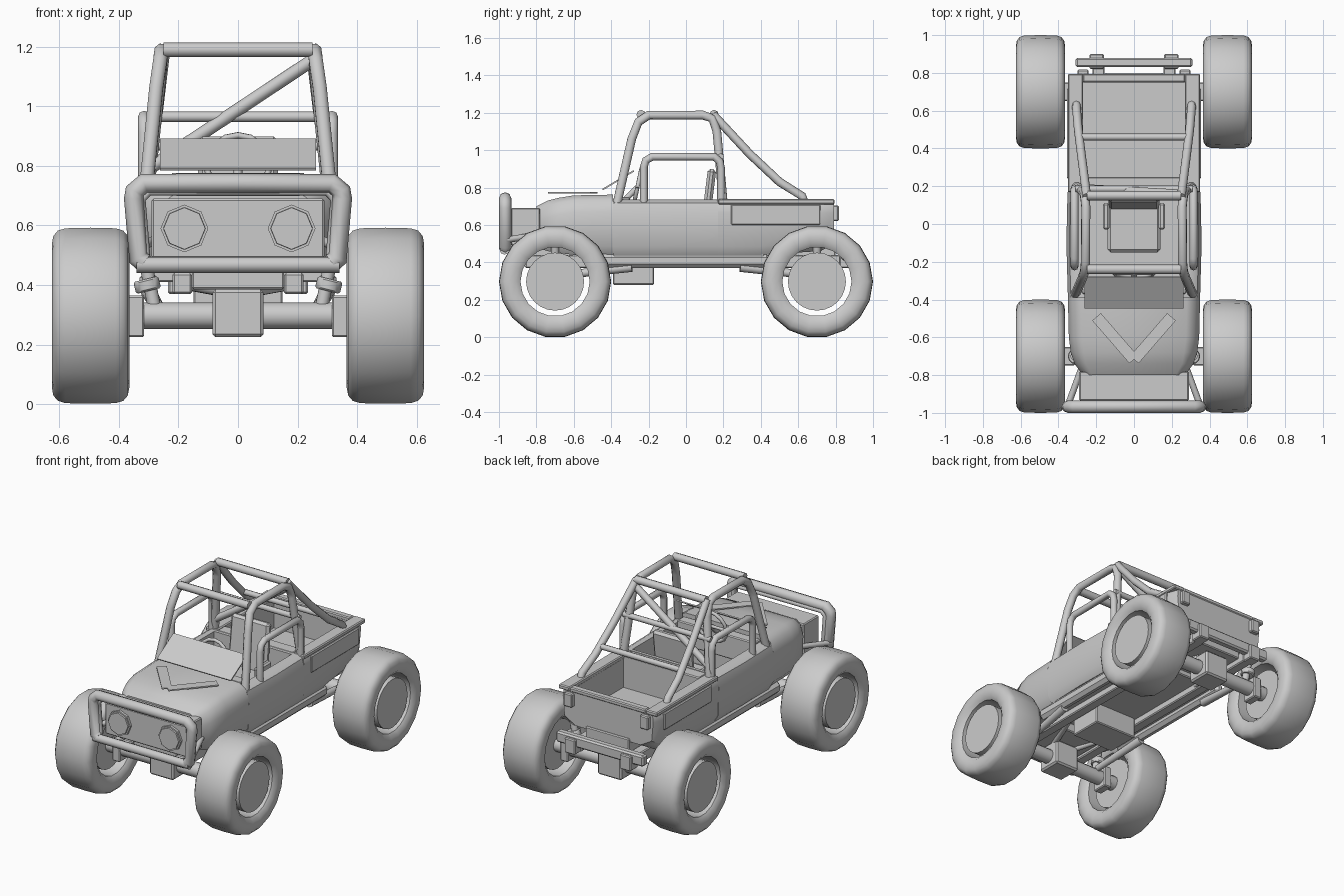
import bpy, bmesh, math
from mathutils import Matrix, Vector, Euler

if "Cube" in bpy.data.objects:
    bpy.data.objects.remove(bpy.data.objects["Cube"])


def finish(bm, name, mirror=False, bevel=0, smooth=True):
    bmesh.ops.recalc_face_normals(bm, faces=bm.faces)
    me = bpy.data.meshes.new(name)
    bm.to_mesh(me)
    bm.free()
    ob = bpy.data.objects.new(name, me)
    bpy.context.collection.objects.link(ob)
    if bevel:
        b = ob.modifiers.new("bevel", 'BEVEL')
        b.width = bevel
    if mirror:
        m = ob.modifiers.new("mirror", 'MIRROR')
        m.use_mirror_merge = False
    if smooth:
        bpy.ops.object.select_all(action='DESELECT')
        ob.select_set(True)
        bpy.context.view_layer.objects.active = ob
        bpy.ops.object.shade_smooth_by_angle(angle=math.radians(40))
    return ob


def box(name, x, y, z, mirror=False, bevel=0.006, tilt=(0, 0, 0)):
    """Box from (min, max) ranges, optionally turned about its centre."""
    bm = bmesh.new()
    c = Vector([(a + b) / 2 for a, b in (x, y, z)])
    s = [b - a for a, b in (x, y, z)]
    rot = Euler([math.radians(t) for t in tilt]).to_matrix().to_4x4()
    bmesh.ops.create_cube(bm, size=1, matrix=Matrix.Translation(c) @ rot @ Matrix.Diagonal((*s, 1)))
    return finish(bm, name, mirror, bevel, False)


def rod(name, p, q, r1, r2=None, sides=12, mirror=False, bevel=0):
    p, q = Vector(p), Vector(q)
    bm = bmesh.new()
    mat = Matrix.Translation((p + q) / 2) @ (q - p).to_track_quat('Z', 'Y').to_matrix().to_4x4()
    bmesh.ops.create_cone(bm, cap_ends=True, segments=sides, radius1=r1,
                          radius2=r1 if r2 is None else r2, depth=(q - p).length, matrix=mat)
    return finish(bm, name, mirror, bevel)


def tube(name, pts, r=0.023, mirror=True):
    """Bent pipe along points, with a mirrored twin."""
    cu = bpy.data.curves.new(name, 'CURVE')
    cu.dimensions = '3D'
    cu.bevel_depth, cu.bevel_resolution, cu.use_fill_caps = r, 2, True
    for sx in ((1, -1) if mirror else (1,)):
        sp = cu.splines.new('POLY')
        sp.points.add(len(pts) - 1)
        for pt, (x, y, z) in zip(sp.points, pts):
            pt.co = (sx * x, y, z, 1)
    ob = bpy.data.objects.new(name, cu)
    bpy.context.collection.objects.link(ob)


def loft(name, stations):
    """Skin body sections: (y, half width, bottom, top, corner drop, corner inset, tuck-under)."""
    bm = bmesh.new()
    rings = []
    for y, w, zb, zt, d, i, t in stations:
        half = [(w - t, zb), (w - t * .12, zb + .045), (w, zt - d - .03), (w - i * .35, zt - d * .45), (w - i, zt)]
        pts = half + [(-x, z) for x, z in reversed(half)]
        rings.append([bm.verts.new((x, y, z)) for x, z in pts])
    n = len(rings[0])
    for a, b in zip(rings, rings[1:]):
        for k in range(n):
            bm.faces.new((a[k], a[(k + 1) % n], b[(k + 1) % n], b[k]))
    bm.faces.new(rings[0])
    bm.faces.new(rings[-1])
    return finish(bm, name)


def carve(ob, x, y, z):
    cut = box("cutter", x, y, z, bevel=0)
    cut.hide_render = True
    m = ob.modifiers.new("cut", 'BOOLEAN')
    m.object, m.operation, m.solver = cut, 'DIFFERENCE', 'EXACT'
    bpy.context.view_layer.objects.active = ob
    bpy.ops.object.modifier_move_to_index(modifier=m.name, index=0)
    bpy.ops.object.modifier_apply(modifier=m.name)
    bpy.data.objects.remove(cut)


# body: hood, open cockpit tub and cargo bed
loft("hood", [(-.80, .27, .48, .70, .05, .05, .04), (-.74, .315, .46, .73, .06, .06, .04),
              (-.68, .335, .45, .745, .06, .07, .04), (-.60, .345, .44, .758, .06, .07, .04),
              (-.39, .35, .44, .762, .06, .07, .04)])
tub = loft("cockpit_tub", [(-.39, .35, .44, .735, .04, .045, .03), (-.1, .358, .44, .735, .04, .045, .03),
                           (.17, .352, .44, .735, .04, .045, .03)])
carve(tub, (-.275, .275), (-.35, .15), (.48, 1))
bed = loft("cargo_bed", [(.17, .35, .44, .715, .02, .01, .03), (.40, .35, .44, .715, .02, .01, .03),
                         (.72, .345, .46, .715, .02, .01, .05), (.79, .32, .50, .715, .02, .01, .09)])
carve(bed, (-.27, .27), (.25, .75), (.53, 1))
box("bed_side_rail", (.27, .35), (.17, .795), (.71, .738), True)
box("bed_end_rail", (-.27, .27), (.75, .795), (.71, .738))
box("bed_front_deck", (-.27, .27), (.17, .25), (.69, .735))
box("bed_side_panel", (.335, .355), (.24, .72), (.60, .71), True)
box("tail_light", (.24, .30), (.77, .817), (.62, .705), True)
box("hood_stripe", (-.05, .25), (-.635, -.575), (.769, .777), True, 0, (0, 0, 49))
box("windshield_panel", (-.262, .262), (-.46, -.265), (.835, .843), False, 0, (31, 0, 0))
box("dashboard", (-.275, .275), (-.37, -.30), (.60, .75))

# seat and steering
box("seat_base", (-.14, .14), (-.15, .10), (.48, .60), bevel=.015)
box("seat_back", (-.135, .135), (.095, .14), (.54, .90), bevel=.015, tilt=(-7, 0, 0))
box("seat_bolster", (.13, .165), (-.03, .11), (.50, .68), True, .01)
ring = [Vector((.105 * math.cos(a), .105 * math.sin(a), 0))
        for a in [k * math.tau / 16 for k in range(17)]]
turn = Matrix.Translation((0, -.26, .80)) @ Matrix.Rotation(math.radians(78), 4, 'X')
tube("steering_wheel", [turn @ p for p in ring], .011, False)
tube("steering_spoke", [turn @ ring[0], turn @ ring[8]], .01, False)
rod("steering_column", (0, -.26, .80), (0, -.36, .70), .015)

# roll cage
tube("main_hoop", [(.31, -.37, .71), (.275, -.29, 1.06), (.262, -.255, 1.15), (.257, -.20, 1.187),
                   (.255, .09, 1.187), (.26, .14, 1.17), (.265, .165, 1.10), (.305, .20, .71)], .025)
tube("rear_brace", [(.25, .145, 1.19), (.275, .34, .98), (.295, .50, .83), (.305, .62, .755), (.305, .63, .73)])
tube("door_hoop", [(.315, -.225, .70), (.315, -.225, .91), (.315, -.215, .945), (.315, -.18, .965),
                   (.315, .15, .965), (.315, .18, .94), (.315, .188, .90), (.315, .188, .70)], .021)
for nm, y, z, w in (("front", -.24, 1.19, .25), ("rear_top", .15, 1.19, .25),
                    ("rear_middle", .185, .965, .31), ("brace", .46, .87, .285)):
    tube(nm + "_crossbar", [(-w, y, z), (w, y, z)], .025 if z > 1 else .018, False)
tube("cage_diagonal", [(.25, .16, 1.155), (-.285, .19, .80)], .022, False)

# grille, headlights and front guard
box("grille_block", (-.29, .29), (-.935, -.78), (.49, .69))
rod("headlight_rim", (.18, -.95, .59), (.18, -.92, .59), .08, sides=8, mirror=True)
rod("headlight", (.18, -.96, .59), (.18, -.93, .59), .07, .073, sides=8, mirror=True)
tube("front_guard", [(.315, -.967, .475), (.335, -.967, .49), (.35, -.967, .69),
                     (.347, -.967, .715), (.315, -.967, .742), (0, -.967, .742)], .033)
tube("guard_inner_frame", [(.31, -.95, .49), (.325, -.95, .69), (.30, -.95, .715), (0, -.95, .715)], .016)
tube("guard_lower_bar", [(-.34, -.97, .468), (.34, -.97, .468)], .027, False)
tube("guard_stay", [(.35, -.96, .52), (.28, -.77, .55)], .017)

# chassis
box("frame_rail", (.155, .22), (-.86, .84), (.37, .44), True)
box("frame_floor", (-.32, .32), (-.39, .42), (.41, .455))
box("front_cross_plate", (-.155, .155), (-.84, -.50), (.385, .48))
box("rear_cross_plate", (-.155, .155), (.50, .80), (.40, .52))
box("rocker_bar", (.27, .33), (-.50, .45), (.37, .445), True, .02)
box("gearbox", (-.15, .15), (-.39, -.17), (.28, .42))
box("rear_bumper", (-.31, .31), (.83, .88), (.41, .48), bevel=.01)
box("bumper_bracket", (.16, .235), (.82, .90), (.37, .465), True)


def wheel(name, y):
    """Low-sided tyre turned about the axle, with an open gap around the hub."""
    prof = [(.385, .185), (.366, .21), (.365, .245), (.37, .272), (.385, .29), (.41, .298), (.495, .30),
            (.58, .298), (.605, .29), (.62, .272), (.625, .245), (.624, .21), (.605, .185)]
    bm = bmesh.new()
    n = 18
    rings = []
    for k in range(n):
        a = k * math.tau / n + math.pi / 2
        rings.append([bm.verts.new((x, y + r * math.sin(a), .297 + r * math.cos(a))) for x, r in prof])
    for k in range(n):
        a, b = rings[k], rings[(k + 1) % n]
        for j in range(len(prof)):
            i = (j + 1) % len(prof)
            bm.faces.new((a[j], a[i], b[i], b[j]))
    finish(bm, name + "_tyre", True)
    rod(name + "_hub", (.42, y, .297), (.605, y, .297), .155, sides=24, mirror=True)


# axles, suspension and wheels, front and rear
for nm, y in (("front", -.7), ("rear", .7)):
    s = 1 if y > 0 else -1
    wheel(nm, y)
    rod(nm + "_axle", (-.45, y, .297), (.45, y, .297), .045)
    box(nm + "_differential", (-.085, .085), (y - .08, y + .08), (.225, .385), bevel=.01)
    box(nm + "_knuckle", (.315, .37), (y - .05, y + .05), (.225, .365), True)
    rod(nm + "_shock", (.28, y, .32), (.315, y, .50), .022, mirror=True)
    rod(nm + "_spring_collar", (.30, y, .38), (.31, y, .42), .043, mirror=True, bevel=.006)
    rod(nm + "_trailing_link", (.27, s * .66, .33), (.30, s * .29, .375), .02, .026, mirror=True)
    rod(nm + "_upper_link", (.06, s * .68, .38), (.17, s * .38, .40), .018, mirror=True)
